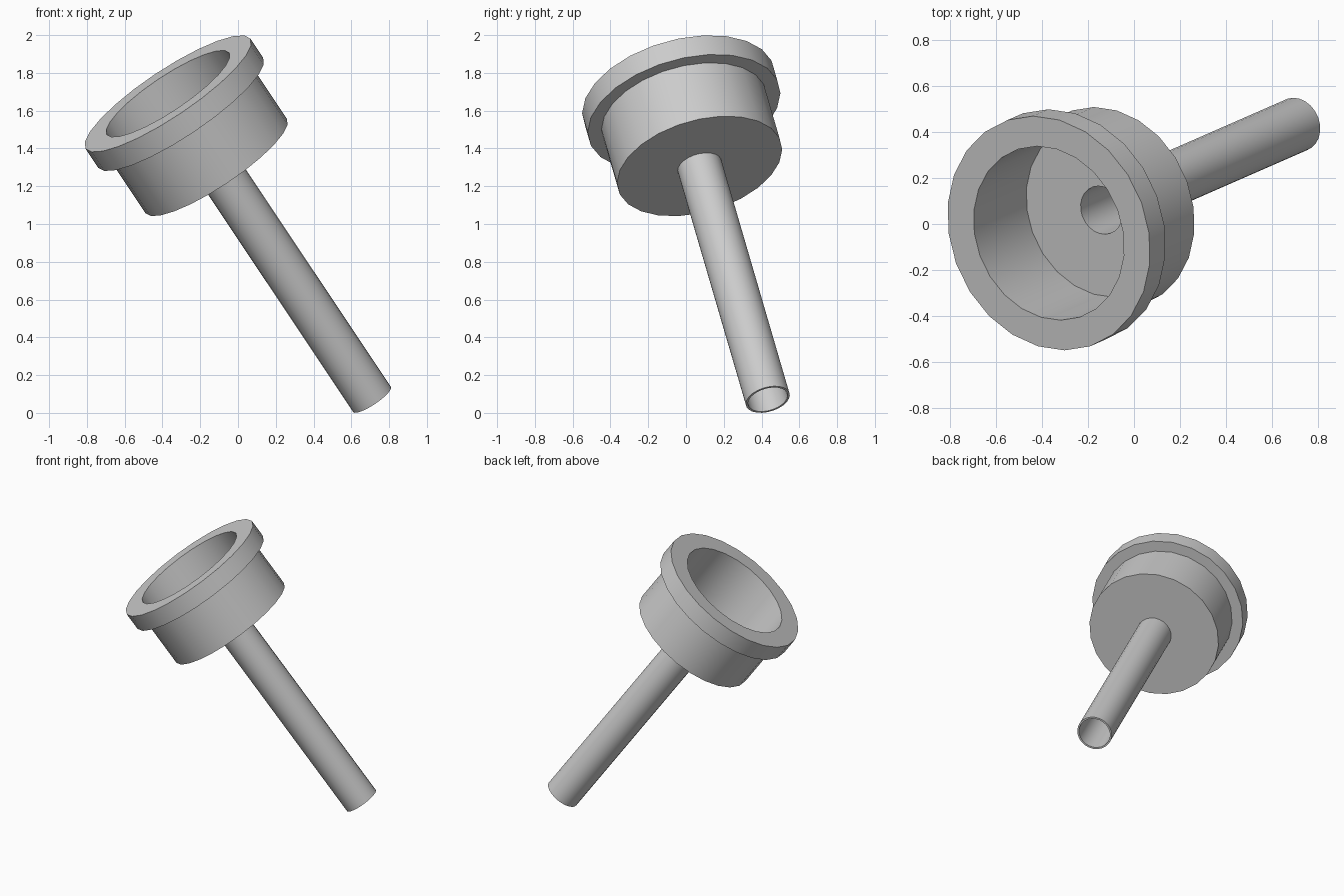
import bpy, bmesh, math
from mathutils import Vector, Matrix

cube = bpy.data.objects.get("Cube")
if cube:
    bpy.data.objects.remove(cube)

grey = bpy.data.materials.new("plain grey")
grey.use_nodes = True
colour = (0.6, 0.6, 0.6, 1)
grey.diffuse_color = colour
grey.node_tree.nodes["Principled BSDF"].inputs["Base Color"].default_value = colour

SIDES = 24

# Tilted axis running from the cup mouth to the open end of the stem
mouth = Vector((-0.371, -0.04, 1.69))
end = Vector((0.71, 0.433, 0.071))
length = (end - mouth).length
axis = (end - mouth).normalized()
front = Vector((0, -1, 0))
across = (front - axis * front.dot(axis)).normalized()
side = axis.cross(across)
placement = Matrix((across, side, axis)).transposed().to_4x4()
placement.translation = mouth


def lathe(name, profile):
    """Turn a (radius, depth) profile around the tilted axis."""
    bm = bmesh.new()
    rings = []
    for radius, depth in profile:
        angles = [math.tau * k / SIDES for k in range(SIDES)]
        rings.append([bm.verts.new((radius * math.cos(a), radius * math.sin(a), depth))
                      for a in angles])
    for upper, lower in zip(rings, rings[1:]):
        for k in range(SIDES):
            n = (k + 1) % SIDES
            bm.faces.new((upper[k], upper[n], lower[n], lower[k]))
    mesh = bpy.data.meshes.new(name)
    bm.to_mesh(mesh)
    bm.free()
    mesh.materials.append(grey)
    obj = bpy.data.objects.new(name, mesh)
    bpy.context.collection.objects.link(obj)
    obj.matrix_world = placement
    bpy.ops.object.select_all(action="DESELECT")
    obj.select_set(True)
    bpy.context.view_layer.objects.active = obj
    bpy.ops.object.shade_smooth_by_angle(angle=math.radians(30))
    return obj


bore, stem_radius = 0.108, 0.12
floor, base = 0.425, 0.475

# Cup: floor with drain hole, inner wall, flanged rim, outer wall, underside
lathe("flanged_cup", [(bore, floor), (0.39, floor), (0.39, 0), (0.525, 0),
                      (0.525, 0.125), (0.45, 0.125), (0.45, base), (stem_radius, base)])

# Stem: thin hollow tube, open at both ends
lathe("hollow_stem", [(stem_radius, base), (stem_radius, length),
                      (bore, length), (bore, floor)])
